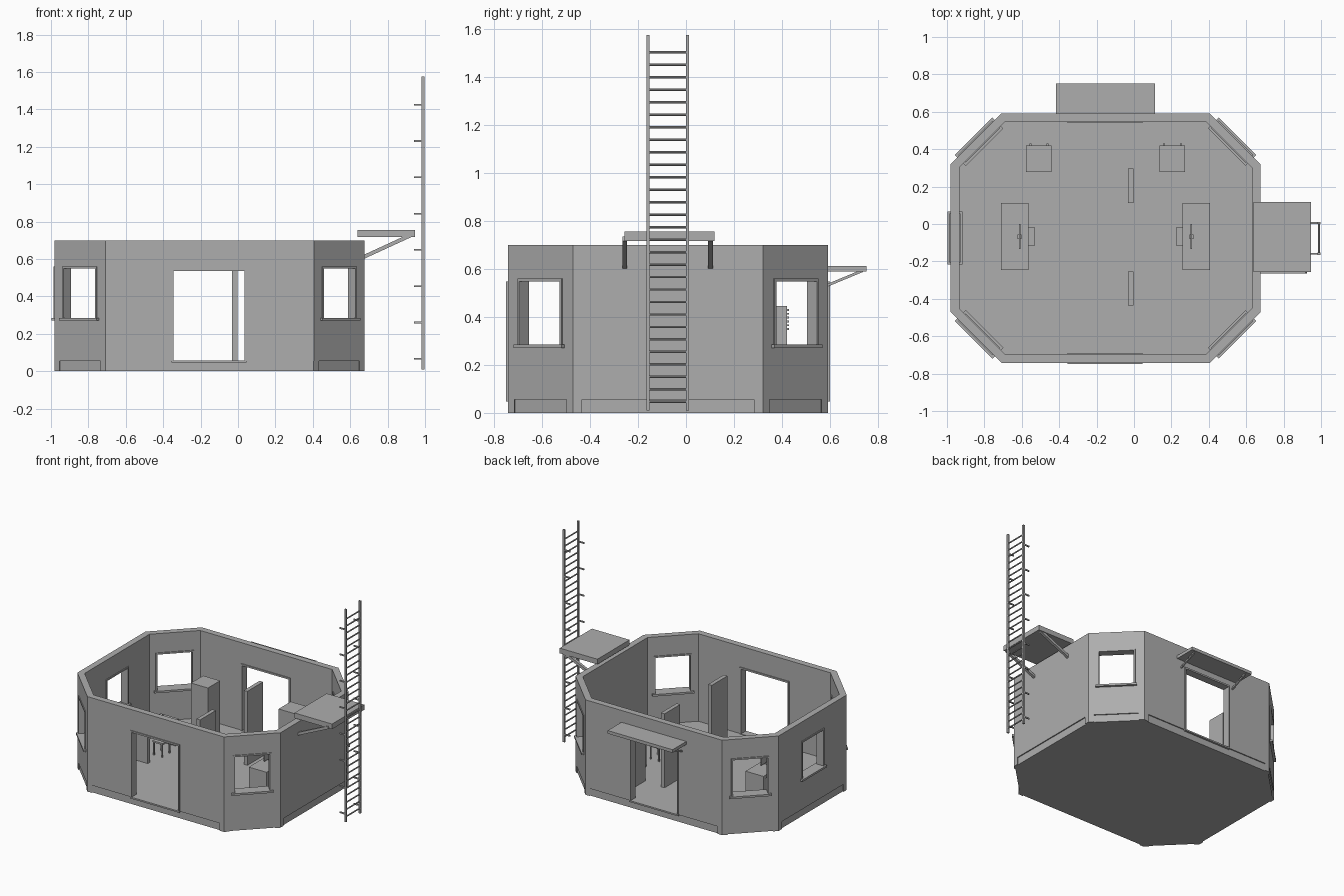
import bpy, bmesh, math
from mathutils import Vector, Matrix

if "Cube" in bpy.data.objects:
    bpy.data.objects.remove(bpy.data.objects["Cube"])

grey = bpy.data.materials.new("plain_grey")
grey.diffuse_color = (0.42, 0.42, 0.42, 1)
grey.use_nodes = True
grey.node_tree.nodes["Principled BSDF"].inputs["Base Color"].default_value = grey.diffuse_color
CX, CY = -0.152, -0.075      # room centre
HX, HY, CH = 0.828, 0.667, 0.271   # half sizes and corner chamfer
T = 0.046                    # wall thickness


def finish(name, bm):
    bmesh.ops.recalc_face_normals(bm, faces=bm.faces[:])
    me = bpy.data.meshes.new(name)
    bm.to_mesh(me)
    bm.free()
    me.materials.append(grey)
    ob = bpy.data.objects.new(name, me)
    bpy.context.collection.objects.link(ob)
    return ob


def add_box(bm, lo, hi, mat=Matrix()):
    size = [b - a for a, b in zip(lo, hi)]
    mid = [(a + b) / 2 for a, b in zip(lo, hi)]
    m = mat @ Matrix.Translation(mid) @ Matrix.Diagonal((*size, 1))
    bmesh.ops.create_cube(bm, size=1, matrix=m)


def boxes(name, items, mat=Matrix()):
    bm = bmesh.new()
    for lo, hi in items:
        add_box(bm, lo, hi, mat)
    return finish(name, bm)


def prism(name, pts, z0, z1):
    bm = bmesh.new()
    f = bm.faces.new([bm.verts.new((p[0], p[1], z0)) for p in pts])
    r = bmesh.ops.extrude_face_region(bm, geom=[f])
    vs = [v for v in r["geom"] if isinstance(v, bmesh.types.BMVert)]
    bmesh.ops.translate(bm, verts=vs, vec=(0, 0, z1 - z0))
    return finish(name, bm)


def octagon(d):
    """Room outline moved inward by d."""
    x, y = HX - d, HY - d
    c = CH - d * (2 - math.sqrt(2))
    return [Vector((CX + a, CY + b)) for a, b in (
        (-x + c, -y), (x - c, -y), (x, -y + c), (x, y - c),
        (x - c, y), (-x + c, y), (-x, y - c), (-x, -y + c))]


def wall_frame(i, along=None):
    """Matrix with local x along wall i, local -y outward, origin on its outer face."""
    o = octagon(0)
    p, q = o[i], o[(i + 1) % 8]
    d = (q - p).normalized()
    c = (p + q) / 2
    if along is not None:
        c = p + d * along
    return Matrix.Translation((c.x, c.y, 0)) @ Matrix.Rotation(math.atan2(d.y, d.x), 4, 'Z')


# Floor slab, slightly recessed under the walls
prism("floor_slab", octagon(0.008), 0, 0.055)

# Wall ring
bm = bmesh.new()
rings = [[bm.verts.new((p.x, p.y, z)) for p in octagon(d)]
         for d, z in ((0, 0.055), (0, 0.7), (T, 0.7), (T, 0.055))]
for k in range(4):
    a, b = rings[k], rings[(k + 1) % 4]
    for i in range(8):
        j = (i + 1) % 8
        bm.faces.new((a[i], a[j], b[j], b[i]))
walls = finish("walls", bm)

# Corner feet
outer = octagon(0)
for i, c in enumerate(outer):
    d1 = (outer[i - 1] - c).normalized() * 0.038
    d2 = (outer[(i + 1) % 8] - c).normalized() * 0.038
    prism("corner_foot", [c + d1, c, c + d2, c + (d1 + d2) * 1.3], 0, 0.055)

# Openings: wall index, half width, bottom, top, matrix
front_c = -0.155 - outer[0].x
back_c = outer[4].x + 0.155
doors = [(0, wall_frame(0, front_c)), (4, wall_frame(4, back_c))]
windows = [(i, wall_frame(i)) for i in (1, 3, 5, 7)] + [(6, wall_frame(6))]
cut = bmesh.new()
for i, m in doors:
    add_box(cut, (-0.2, -0.05, 0.056), (0.2, T + 0.05, 0.545), m)
for i, m in windows:
    add_box(cut, (-0.128, -0.05, 0.278), (0.128, T + 0.05, 0.557), m)
cutter = finish("opening_cutter", cut)
cutter.hide_render = True
cutter.hide_viewport = True
mod = walls.modifiers.new("openings", 'BOOLEAN')
mod.object = cutter
mod.solver = 'EXACT'

# Door frames and thresholds
for i, m in doors:
    a, b = -0.007, T + 0.007
    boxes("door_frame", [
        ((-0.2, a, 0.055), (-0.189, b, 0.535)), ((0.189, a, 0.055), (0.2, b, 0.535)),
        ((-0.2, a, 0.535), (0.2, b, 0.547)), ((-0.2, a, 0.047), (0.2, b, 0.058))], m)

# Window frames with inner and outer sills
for i, m in windows:
    a, b = -0.006, T + 0.006
    boxes("window_frame", [
        ((-0.13, a, 0.28), (-0.119, b, 0.548)), ((0.119, a, 0.28), (0.13, b, 0.548)),
        ((-0.13, a, 0.548), (0.13, b, 0.559)),
        ((-0.142, -0.018, 0.27), (0.142, T + 0.018, 0.284))], m)


def brace(name, p, q, w):
    """Square bar from p to q."""
    p, q = Vector(p), Vector(q)
    d = q - p
    m = Matrix.Translation((p + q) / 2) @ d.to_track_quat('Z', 'Y').to_matrix().to_4x4()
    h = d.length / 2
    return boxes(name, [((-w / 2, -w / 2, -h), (w / 2, w / 2, h))], m)


# Canopy over the back door
boxes("back_canopy", [((-0.417, 0.588, 0.59), (0.112, 0.752, 0.613))])
for x in (-0.38, 0.075):
    brace("back_canopy_brace", (x, 0.59, 0.532), (x, 0.735, 0.592), 0.011)

# Side platform with braces
boxes("side_platform", [((0.64, -0.257, 0.717), (0.947, 0.118, 0.755))])
for y in (-0.255, 0.102):
    brace("platform_brace", (0.67, y, 0.61), (0.92, y, 0.725), 0.02)

# Ladder
boxes("ladder_rail", [((0.982, y, 0.01), (0.997, y + 0.013, 1.575)) for y in (-0.165, -0.001)])
bm = bmesh.new()
for k in range(29):
    m = Matrix.Translation((0.99, -0.076, 0.046 + 0.052 * k)) @ Matrix.Rotation(math.pi / 2, 4, 'X')
    bmesh.ops.create_cone(bm, cap_ends=True, segments=8, radius1=0.005, radius2=0.005,
                          depth=0.155, matrix=m)
finish("ladder_rungs", bm)
boxes("ladder_brackets", [((0.94, y, 0.062 + 0.194 * k), (0.985, y + 0.009, 0.071 + 0.194 * k))
                          for k in range(8) for y in (-0.163, 0.001)])

# Interior partitions
boxes("partition", [((-0.032, y, 0.05), (-0.003, y + 0.183, 0.6)) for y in (-0.437, 0.113)])

# Cabinets with small knobs at the back
for x in (-0.578, 0.136):
    boxes("cabinet", [((x, 0.278, 0.05), (x + 0.138, 0.42, 0.445))])
    boxes("cabinet_knobs", [((x + 0.02 + 0.09 * s, 0.418, 0.345 + 0.016 * k),
                             (x + 0.03 + 0.09 * s, 0.43, 0.353 + 0.016 * k))
                            for k in range(6) for s in (0, 1)])

# Desks, mirrored about the room centre
for s in (-1, 1):
    m = Matrix.Translation((CX + s * 0.485, -0.067, 0)) @ Matrix.Diagonal((s, 1, 1, 1))
    boxes("desk", [((-0.073, -0.179, 0.225), (0.073, 0.179, 0.25)),
                   ((-0.073, -0.179, 0.05), (0.073, -0.155, 0.225)),
                   ((-0.073, 0.155, 0.05), (0.073, 0.179, 0.225))], m)
    boxes("desk_keyboard", [((0.02, -0.05, 0.25), (0.06, 0.05, 0.258))], m)
    boxes("desk_screen", [((-0.03, -0.067, 0.262), (-0.022, 0.067, 0.31)),
                          ((-0.035, -0.012, 0.25), (-0.015, 0.012, 0.265))], m)
    boxes("stool", [((-0.105, -0.05, 0.15), (-0.02, 0.05, 0.162))]
          + [((x, y, 0.05), (x + 0.008, y + 0.008, 0.15))
             for x in (-0.1, -0.033) for y in (-0.046, 0.038)], m)
